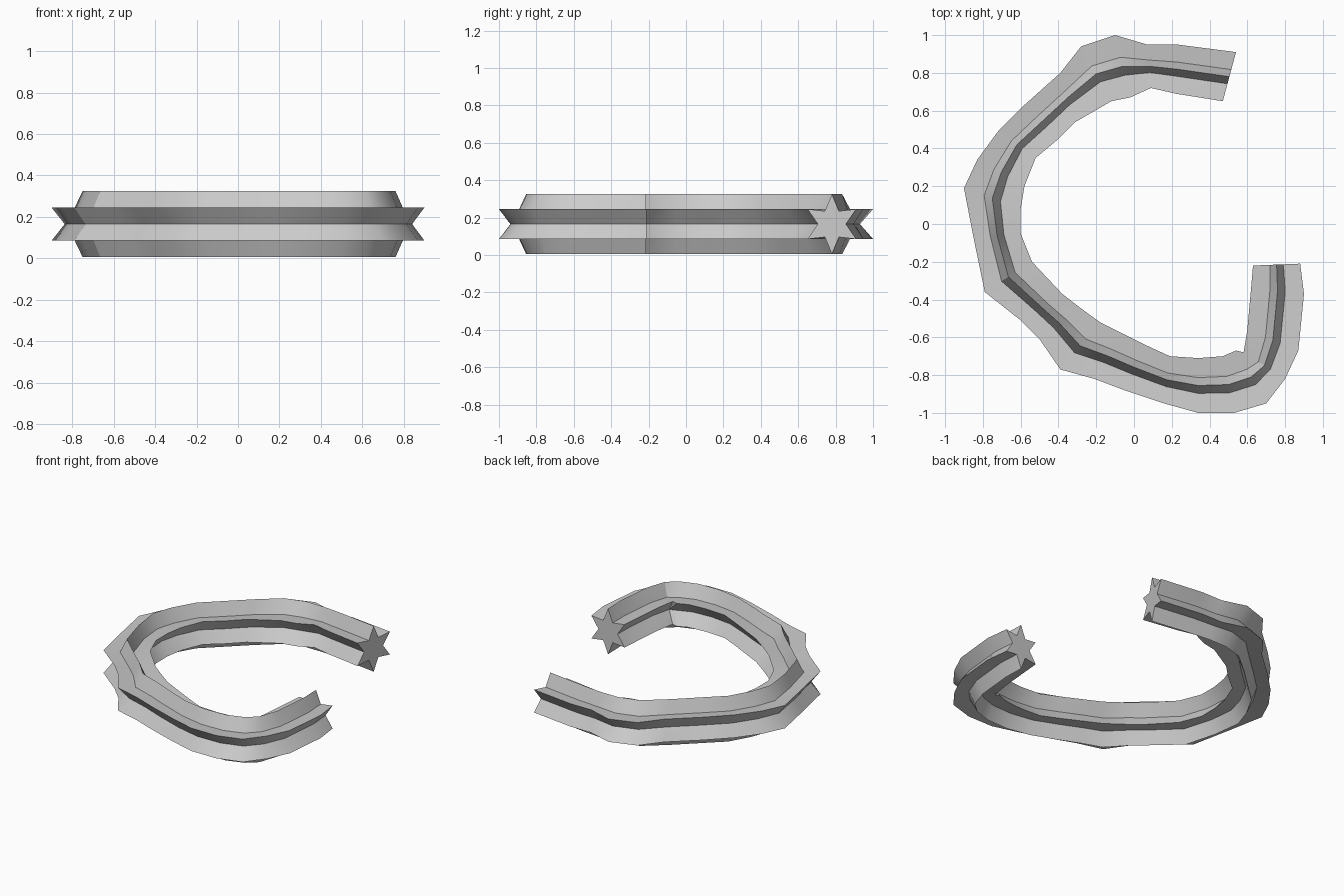
import bpy, bmesh, math
from mathutils import Vector

if "Cube" in bpy.data.objects:
    bpy.data.objects.remove(bpy.data.objects["Cube"])

# Outer and inner edge of the C-shaped band at each bend (ox, oy, ix, iy)
RINGS = [
    (0.54, 0.91, 0.47, 0.65), (0.23, 0.95, 0.22, 0.69), (0.07, 0.95, 0.09, 0.72),
    (-0.10, 1.0, -0.02, 0.67), (-0.28, 0.94, -0.12, 0.65), (-0.39, 0.80, -0.31, 0.54),
    (-0.58, 0.63, -0.40, 0.45), (-0.72, 0.49, -0.52, 0.35), (-0.83, 0.34, -0.58, 0.20),
    (-0.90, 0.19, -0.60, 0.08), (-0.85, -0.07, -0.60, -0.05), (-0.79, -0.36, -0.54, -0.20),
    (-0.60, -0.51, -0.38, -0.37), (-0.50, -0.61, -0.29, -0.44), (-0.39, -0.77, -0.18, -0.52),
    (-0.21, -0.82, -0.06, -0.58), (-0.05, -0.88, 0.06, -0.64), (0.16, -0.95, 0.19, -0.70),
    (0.34, -1.0, 0.34, -0.71), (0.53, -1.0, 0.47, -0.70), (0.70, -0.95, 0.54, -0.67),
    (0.80, -0.82, 0.58, -0.68), (0.87, -0.67, 0.60, -0.56), (0.90, -0.37, 0.62, -0.34),
    (0.88, -0.21, 0.63, -0.22),
]
R, NOTCH, ZC = 0.16, 0.08, 0.165

# Six-pointed star profile: (fraction of half width, height)
star = []
for k in range(12):
    a = math.radians(90 + 30 * k)
    r = R if k % 2 == 0 else NOTCH
    star.append((r * math.cos(a) / (R * math.cos(math.radians(30))), r * math.sin(a)))

# Sweep the star along the band
bm = bmesh.new()
loops = []
for ox, oy, ix, iy in RINGS:
    o, i = Vector((ox, oy, ZC)), Vector((ix, iy, ZC))
    mid, half = (o + i) / 2, (o - i) / 2
    loops.append([bm.verts.new(mid + half * u + Vector((0, 0, h))) for u, h in star])
for a, b in zip(loops, loops[1:]):
    for k in range(12):
        n = (k + 1) % 12
        bm.faces.new((a[k], a[n], b[n]))
        bm.faces.new((a[k], b[n], b[k]))

# Flat star caps on the two ends
bm.faces.new(loops[0])
bm.faces.new(loops[-1][::-1])
bmesh.ops.recalc_face_normals(bm, faces=bm.faces[:])

mesh = bpy.data.meshes.new("star_section_ring")
bm.to_mesh(mesh)
bm.free()
ring = bpy.data.objects.new("star_section_ring", mesh)
bpy.context.collection.objects.link(ring)

grey = bpy.data.materials.new("light grey")
grey.diffuse_color = (0.6, 0.6, 0.6, 1)
grey.use_nodes = True
grey.node_tree.nodes["Principled BSDF"].inputs["Base Color"].default_value = grey.diffuse_color
mesh.materials.append(grey)

bpy.context.view_layer.objects.active = ring
ring.select_set(True)
bpy.ops.object.shade_smooth_by_angle(angle=math.radians(30))
